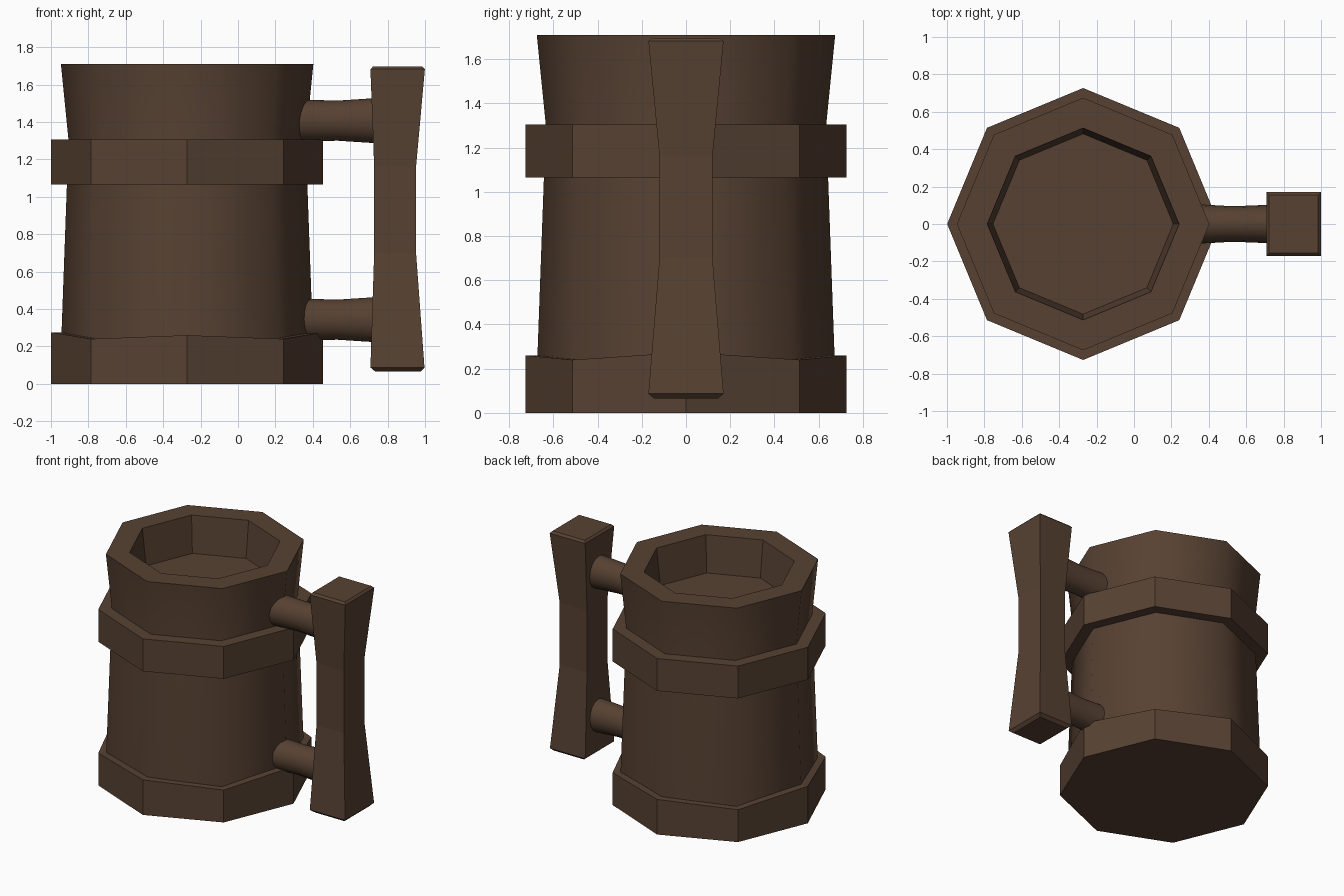
import bpy, bmesh, math
from mathutils import Vector

if "Cube" in bpy.data.objects:
    bpy.data.objects.remove(bpy.data.objects["Cube"])

wood = bpy.data.materials.new("dark brown wood")
wood.diffuse_color = (0.095, 0.053, 0.032, 1)
wood.use_nodes = True
wood.node_tree.nodes["Principled BSDF"].inputs["Base Color"].default_value = wood.diffuse_color
CX = -0.272  # axis of the tankard


def loft(name, rings, smooth_rows=(), caps=(True, True), loop=False):
    """Skin a stack of equal-length point rings; chosen rows are smooth shaded."""
    bm = bmesh.new()
    vs = [[bm.verts.new(p) for p in ring] for ring in rings]
    n = len(vs[0])
    pairs = list(zip(vs, vs[1:])) + ([(vs[-1], vs[0])] if loop else [])
    for row, (a, b) in enumerate(pairs):
        for i in range(n):
            j = (i + 1) % n
            f = bm.faces.new((a[i], a[j], b[j], b[i]))
            f.smooth = row in smooth_rows
    if caps[0] and not loop:
        bm.faces.new(vs[0][::-1])
    if caps[1] and not loop:
        bm.faces.new(vs[-1])
    bmesh.ops.recalc_face_normals(bm, faces=bm.faces)
    me = bpy.data.meshes.new(name)
    bm.to_mesh(me)
    bm.free()
    me.materials.append(wood)
    ob = bpy.data.objects.new(name, me)
    bpy.context.collection.objects.link(ob)
    return ob


def octagon(r, z, dz=(0,) * 8):
    return [Vector((CX + r * math.cos(i * math.pi / 4), r * math.sin(i * math.pi / 4), z + dz[i]))
            for i in range(8)]


def rect(z, x0, x1, hy):
    return [Vector(p) for p in ((x0, -hy, z), (x1, -hy, z), (x1, hy, z), (x0, hy, z))]


# body: waisted wall, flat rim and hollow top
loft("tankard_body",
     [octagon(r, z) for r, z in ((0.675, 0.05), (0.672, 0.26), (0.643, 1.06), (0.635, 1.31),
                                 (0.675, 1.71), (0.513, 1.71), (0.482, 1.44))],
     smooth_rows=(0, 1, 2, 3))

# bottom hoop with slightly uneven upper edge
uneven = (0.035, 0, 0.02, 0, 0.035, 0, 0.02, 0)
loft("bottom_hoop",
     [octagon(0.727, 0), octagon(0.727, 0.24, uneven), octagon(0.6, 0.24, uneven)],
     caps=(True, False))

# upper hoop
loft("upper_hoop",
     [octagon(0.6, 1.065), octagon(0.727, 1.065), octagon(0.727, 1.305), octagon(0.6, 1.305)],
     loop=True)

# grip: square bar, narrow in the middle, chamfered ends
loft("handle_grip",
     [rect(*s) for s in ((0.065, 0.735, 0.975, 0.145), (0.087, 0.708, 0.997, 0.17),
                         (0.70, 0.728, 0.952, 0.12), (1.16, 0.728, 0.952, 0.12),
                         (1.682, 0.708, 0.999, 0.17), (1.697, 0.722, 0.985, 0.155))])

# pegs joining grip to body, slightly pinched
for name, zc in (("upper_peg", 1.407), ("lower_peg", 0.343)):
    rings = []
    for x, ry, rz in ((0.29, 0.108, 0.115), (0.40, 0.102, 0.111), (0.53, 0.095, 0.107), (0.76, 0.104, 0.122)):
        rings.append([Vector((x, ry * math.cos(a), zc + rz * math.sin(a)))
                      for a in (i * math.pi / 8 for i in range(16))])
    loft(name, rings, smooth_rows=(0, 1, 2))
